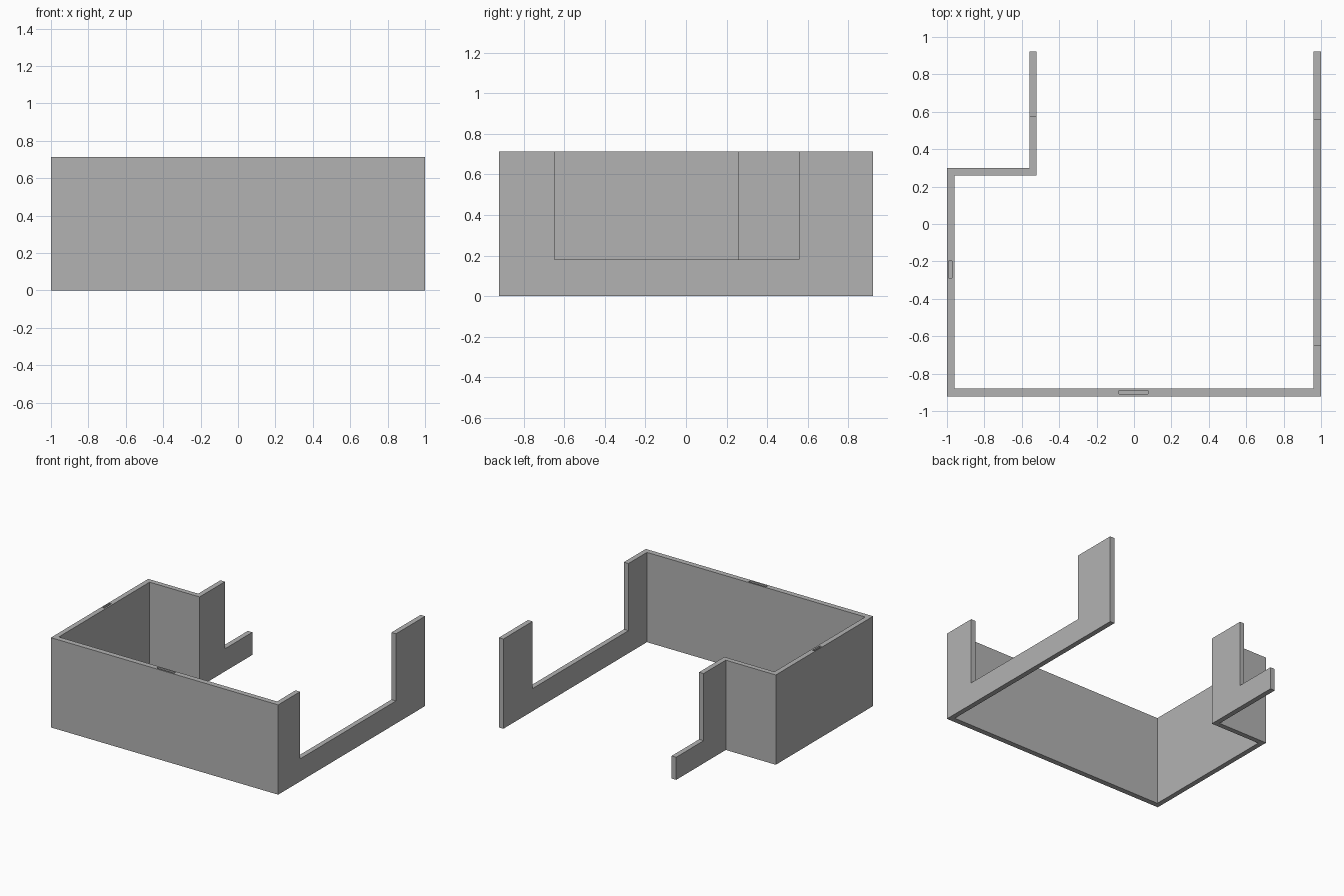
import bpy
import bmesh

if "Cube" in bpy.data.objects:
    bpy.data.objects.remove(bpy.data.objects["Cube"], do_unlink=True)

HEIGHT, SILL, BACK = 0.714, 0.18, 0.923

grey = bpy.data.materials.new("plain grey")
grey.use_nodes = True
grey.diffuse_color = (0.45, 0.45, 0.45, 1)
grey.node_tree.nodes["Principled BSDF"].inputs["Base Color"].default_value = (0.45, 0.45, 0.45, 1)


def prism(name, outline, bottom, top):
    """Extrude a flat outline between two heights."""
    bm = bmesh.new()
    face = bm.faces.new([bm.verts.new((x, y, bottom)) for x, y in outline])
    result = bmesh.ops.extrude_face_region(bm, geom=[face])
    verts = [v for v in result["geom"] if isinstance(v, bmesh.types.BMVert)]
    bmesh.ops.translate(bm, verts=verts, vec=(0, 0, top - bottom))
    bmesh.ops.recalc_face_normals(bm, faces=bm.faces)
    mesh = bpy.data.meshes.new(name)
    bm.to_mesh(mesh)
    bm.free()
    mesh.materials.append(grey)
    obj = bpy.data.objects.new(name, mesh)
    bpy.context.collection.objects.link(obj)
    return obj


def cut(target, name, x0, x1, y0, y1, bottom):
    """Remove a box that opens through the top of the wall."""
    box = prism(name, [(x0, y0), (x1, y0), (x1, y1), (x0, y1)], bottom, HEIGHT + 0.1)
    box.hide_render = True
    box.hide_set(True)
    box.display_type = 'WIRE'
    mod = target.modifiers.new(name, 'BOOLEAN')
    mod.operation = 'DIFFERENCE'
    mod.solver = 'EXACT'
    mod.object = box


# Continuous wall, outer edge then inner edge
outer = [(-0.56, BACK), (-0.56, 0.30), (-1, 0.30), (-1, -BACK), (1, -BACK), (1, BACK)]
inner = [(0.96, BACK), (0.96, -0.88), (-0.96, -0.88), (-0.96, 0.26), (-0.52, 0.26), (-0.52, BACK)]
wall = prism("perimeter_wall", outer + inner, 0, HEIGHT)

# Wide opening in the left wall and lowered end of the stepped wall
cut(wall, "left_opening_cutter", 0.9, 1.1, -0.648, 0.557, SILL)
cut(wall, "low_end_cutter", -0.6, -0.45, 0.578, 1.1, SILL)

# Narrow slots sunk into the top edges
cut(wall, "front_slot_cutter", -0.08, 0.075, -0.91, -0.89, HEIGHT - 0.1)
cut(wall, "right_slot_cutter", -0.992, -0.974, -0.289, -0.198, HEIGHT - 0.1)

# Bake the cuts, then drop the cutters
bpy.context.view_layer.update()
evaluated = wall.evaluated_get(bpy.context.evaluated_depsgraph_get())
final_mesh = bpy.data.meshes.new_from_object(evaluated)
cutters = [m.object for m in wall.modifiers]
wall.modifiers.clear()
wall.data = final_mesh
for cutter in cutters:
    bpy.data.objects.remove(cutter, do_unlink=True)
